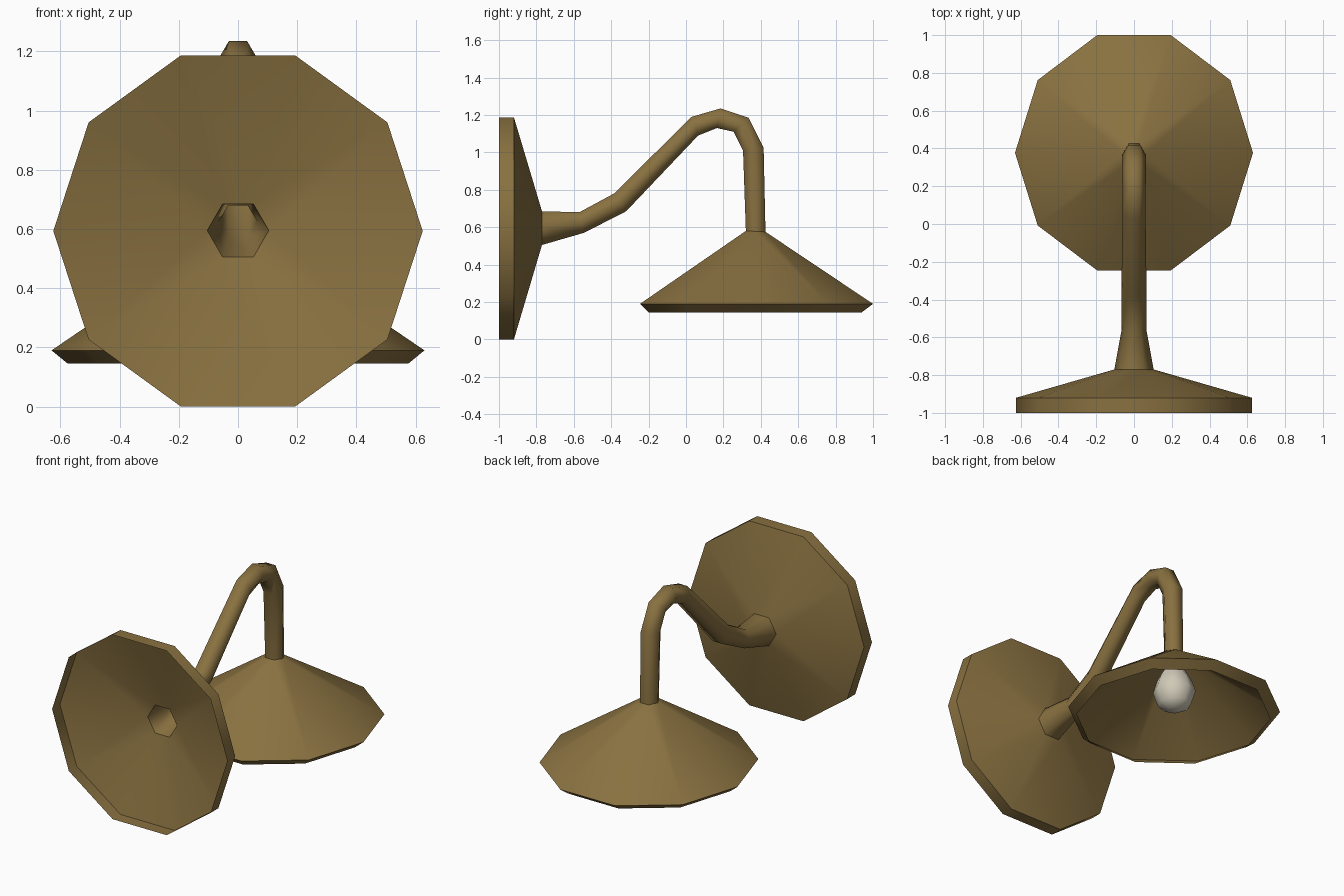
import bpy, bmesh, math
from mathutils import Vector

cube = bpy.data.objects.get("Cube")
if cube:
    bpy.data.objects.remove(cube)


def material(name, rgb):
    mat = bpy.data.materials.new(name)
    mat.use_nodes = True
    mat.diffuse_color = (*rgb, 1)
    mat.node_tree.nodes["Principled BSDF"].inputs["Base Color"].default_value = (*rgb, 1)
    return mat


brass = material("aged brass", (0.25, 0.165, 0.052))
glass = material("frosted glass", (0.62, 0.58, 0.47))


def ring(sides, p, q, rx=None):
    """Polygon whose upper and lower edges pass through (y, z) points p and q."""
    p, q = Vector((0, *p)), Vector((0, *q))
    top = max(math.sin(2 * math.pi * i / sides) for i in range(sides))
    centre, up = (p + q) / 2, (p - q) / (2 * top)
    rx = rx or up.length
    angles = [2 * math.pi * i / sides for i in range(sides)]
    return [centre + Vector((rx * math.cos(a), 0, 0)) + up * math.sin(a) for a in angles]


def loft(name, rings, mat, angle, cap=False):
    """Skin a row of rings into one shell."""
    bm = bmesh.new()
    loops = []
    for points in rings:
        verts = [bm.verts.new(v) for v in points]
        loops.append([bm.edges.new((verts[i - 1], verts[i])) for i in range(len(verts))])
    for a, b in zip(loops, loops[1:]):
        bmesh.ops.bridge_loops(bm, edges=a + b)
    if cap:
        for loop in (loops[0], loops[-1]):
            bmesh.ops.contextual_create(bm, geom=loop)
    bmesh.ops.recalc_face_normals(bm, faces=bm.faces)
    mesh = bpy.data.meshes.new(name)
    bm.to_mesh(mesh)
    bm.free()
    mesh.materials.append(mat)
    obj = bpy.data.objects.new(name, mesh)
    bpy.context.collection.objects.link(obj)
    bpy.ops.object.select_all(action="DESELECT")
    obj.select_set(True)
    bpy.context.view_layer.objects.active = obj
    bpy.ops.object.shade_smooth_by_angle(angle=math.radians(angle))
    return obj


# Bent six-sided arm, given by its upper and lower outline
outline = [
    ((-0.77, 0.685), (-0.77, 0.505)),
    ((-0.57, 0.68), (-0.545, 0.57)),
    ((-0.385, 0.78), (-0.32, 0.685)),
    ((0.03, 1.19), (0.065, 1.09)),
    ((0.185, 1.235), (0.165, 1.13)),
    ((0.335, 1.185), (0.255, 1.11)),
    ((0.415, 1.025), (0.305, 1.01)),
    ((0.425, 0.575), (0.32, 0.58)),
]
arm = [ring(6, p, q) for p, q in outline]
loft("arm", arm, brass, 65)

# Hollow wall plate, open at the front
plate = [ring(10, (y, 1.187), (y, 0)) for y in (-1, -0.92)]
loft("wall_plate", plate + [arm[0]], brass, 40)

# Conical shade with an inward lip, open below
shade = [
    arm[-1],
    ring(10, (1.0, 0.19), (-0.246, 0.19), 0.63),
    ring(10, (0.94, 0.145), (-0.2, 0.145), 0.575),
]
loft("lamp_shade", shade, brass, 40)

# Bulb with a tapering neck
profile = [(0.05, 0.55), (0.065, 0.46), (0.105, 0.39), (0.13, 0.31), (0.1, 0.22), (0.04, 0.185)]
bulb = [ring(8, (0.377 + r, z), (0.377 - r, z)) for r, z in profile]
loft("bulb", bulb, glass, 60, cap=True)
